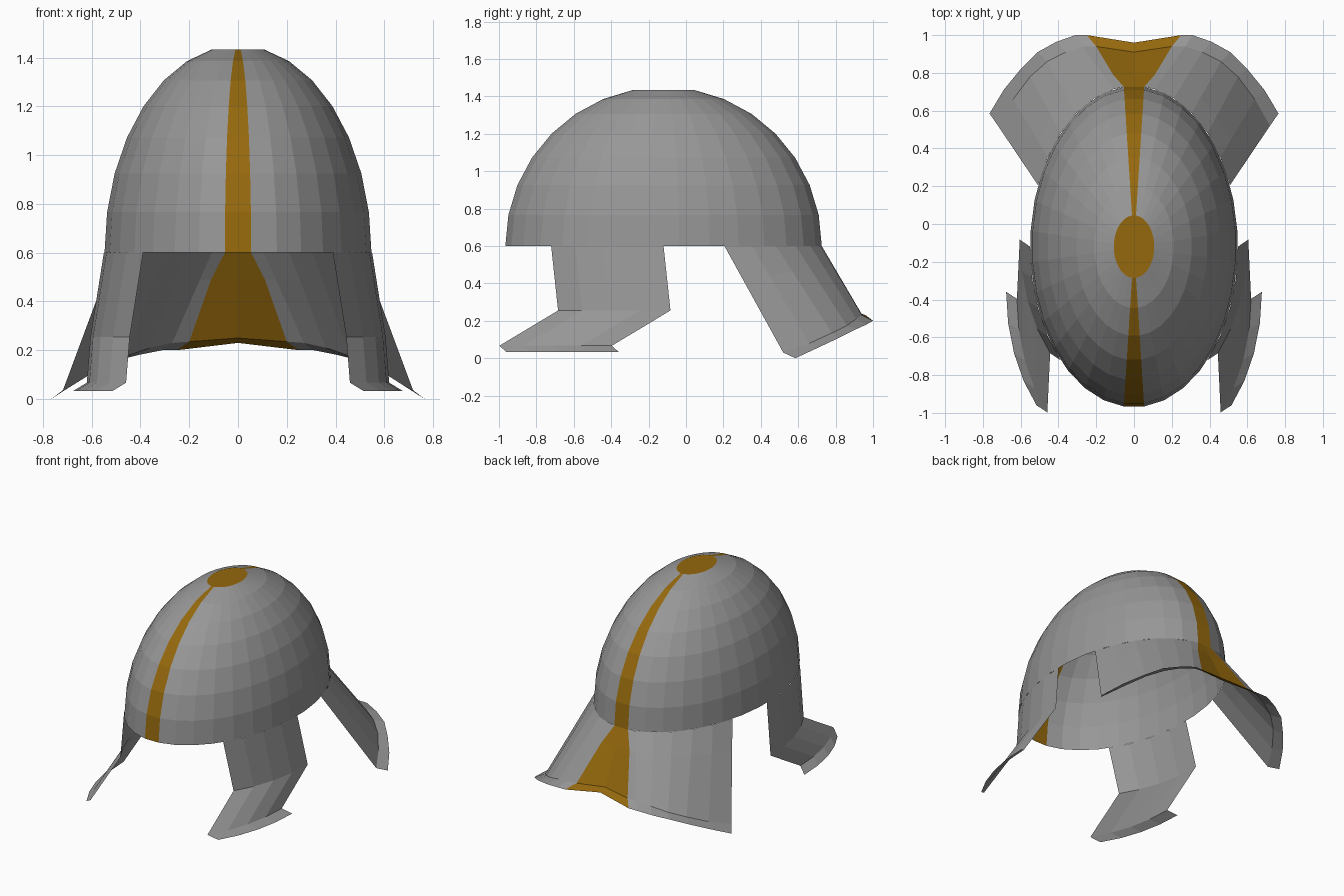
import bpy, bmesh, math

if "Cube" in bpy.data.objects:
    bpy.data.objects.remove(bpy.data.objects["Cube"])

RX, RY, RZ = 0.55, 0.85, 0.85    # dome radii
CY, BASE = -0.12, 0.6            # dome centre and brow height
STEP = math.radians(11.25)


def material(name, color):
    m = bpy.data.materials.new(name)
    m.diffuse_color = (*color, 1)
    m.use_nodes = True
    m.node_tree.nodes["Principled BSDF"].inputs["Base Color"].default_value = m.diffuse_color
    return m


STEEL = material("steel grey", (0.31, 0.31, 0.31))
GOLD = material("dark gold", (0.30, 0.14, 0.004))


def make_object(name, bm):
    mesh = bpy.data.meshes.new(name)
    bm.to_mesh(mesh)
    bm.free()
    mesh.materials.append(STEEL)
    mesh.materials.append(GOLD)
    ob = bpy.data.objects.new(name, mesh)
    bpy.context.collection.objects.link(ob)
    return ob


def sheet(bm, rows, closed=False):
    """Quads between successive rows of points."""
    grid = [[bm.verts.new(p) for p in row] for row in rows]
    n = len(rows[0])
    for a, b in zip(grid, grid[1:]):
        for i in range(n if closed else n - 1):
            j = (i + 1) % n
            bm.faces.new((a[i], a[j], b[j], b[i]))
    return grid


def brow(deg):
    """Point on the dome's lower edge, measured from the front."""
    a = math.radians(deg)
    return (RX * math.sin(a), CY - RY * math.cos(a), BASE)


def shift(row, d):
    return [tuple(p + q for p, q in zip(v, d)) for v in row]


# Dome: faceted half ellipsoid with a flat gold crown and a gold centre stripe
bm = bmesh.new()
rings = []
for r in range(8):
    c, s = math.cos(r * STEP), math.sin(r * STEP)
    rings.append([(RX * c * math.sin((k + 0.5) * STEP),
                   CY - RY * c * math.cos((k + 0.5) * STEP),
                   BASE + RZ * s) for k in range(32)])
grid = sheet(bm, rings, closed=True)
bm.faces.new(grid[-1])
for f in bm.faces:
    if abs(f.calc_center_median().x) < 0.002:
        f.material_index = 1
make_object("dome", bm)

# Cheek guards: a section of the brow extruded down, forward and out
for side, name in ((1, "cheek_guard_right"), (-1, "cheek_guard_left")):
    bm = bmesh.new()
    rows = [[brow(45 + 11.25 * i) for i in range(5)]]
    for d in ((0.055, 0.037, -0.345), (0.015, -0.313, -0.188), (0.057, 0.037, -0.035)):
        rows.append(shift(rows[-1], d))
    sheet(bm, [[(side * x, y, z) for x, y, z in row] for row in rows])
    bmesh.ops.recalc_face_normals(bm, faces=bm.faces)
    if sum(f.normal.x for f in bm.faces) * side < 0:
        bmesh.ops.reverse_faces(bm, faces=bm.faces)
    make_object(name, bm)

# Neck guard: half profiles from the centre line outwards, then mirrored
top = [brow(180 - a) for a in (0, 5.625, 11.25, 22.5, 33.75, 45, 56.25, 67.5)]
crease = [(0, 0.91, 0.25), (0.20, 0.94, 0.235), (0.27, 0.94, 0.23), (0.36, 0.91, 0.21),
          (0.46, 0.86, 0.175), (0.55, 0.78, 0.135), (0.64, 0.66, 0.08), (0.72, 0.52, 0.03)]
rim = [(0, 0.96, 0.23), (0.25, 1.0, 0.2), (0.31, 1.0, 0.2), (0.41, 0.965, 0.18),
       (0.51, 0.91, 0.155), (0.60, 0.82, 0.11), (0.69, 0.71, 0.058), (0.765, 0.585, 0)]
top[0] = (0, top[1][1], BASE)
mid = [tuple(p + 0.3 * (q - p) for p, q in zip(a, b)) for a, b in zip(top, crease)]
mid[1] = (0.11, mid[1][1], mid[1][2])


def whole(row):
    return [(-x, y, z) for x, y, z in reversed(row[1:])] + row


bm = bmesh.new()
sheet(bm, [whole(r) for r in (top, mid, crease, rim)])
n = 2 * (len(top) - 1)
for i, f in enumerate(bm.faces):
    if i % n in (n // 2 - 1, n // 2):
        f.material_index = 1
bmesh.ops.recalc_face_normals(bm, faces=bm.faces)
if sum(f.normal.y for f in bm.faces) < 0:
    bmesh.ops.reverse_faces(bm, faces=bm.faces)
make_object("neck_guard", bm)
